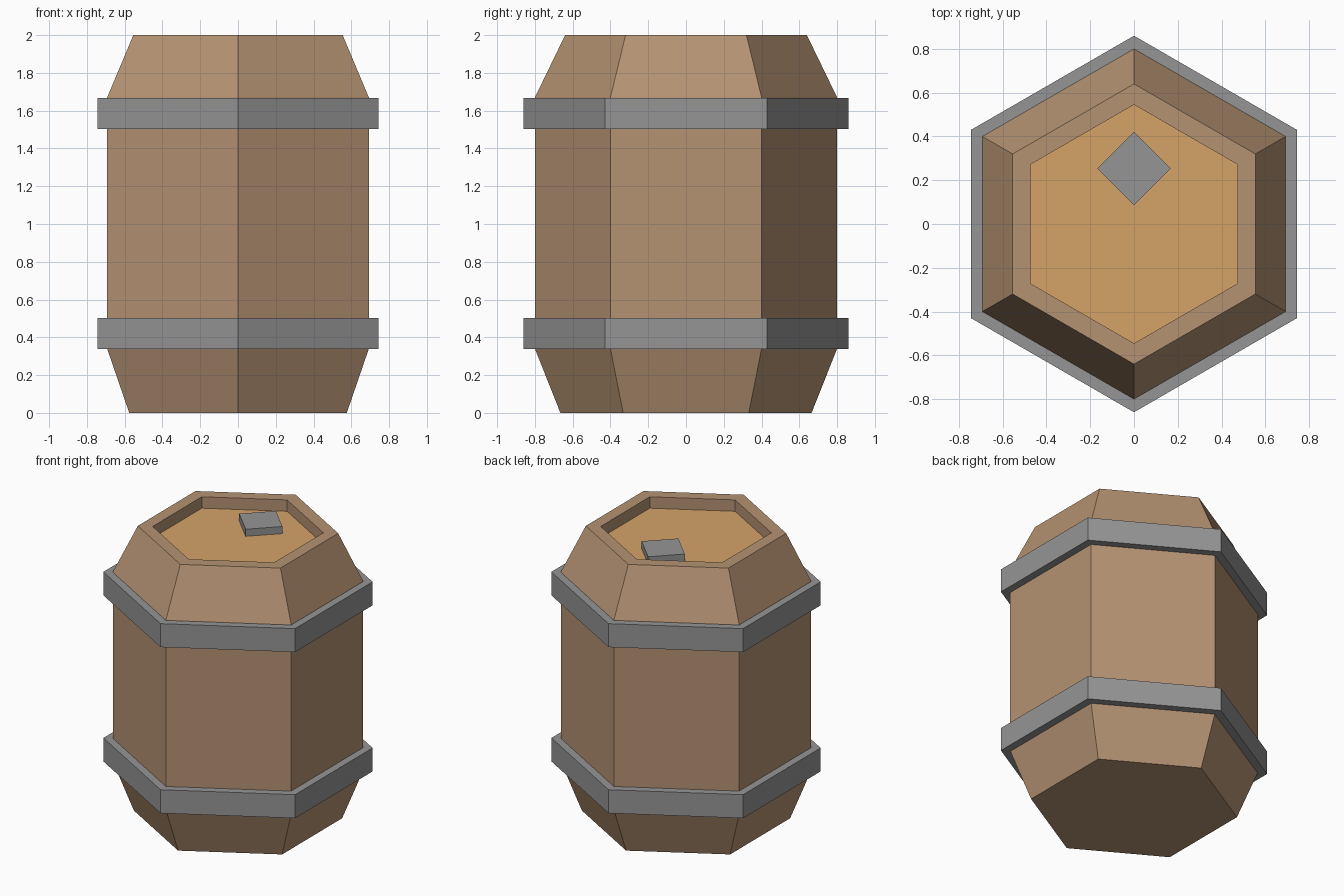
import bpy
import bmesh
from math import pi, sin, cos

cube = bpy.data.objects.get("Cube")
if cube:
    bpy.data.objects.remove(cube, do_unlink=True)


def material(name, rgb):
    mat = bpy.data.materials.new(name)
    mat.use_nodes = True
    mat.diffuse_color = (*rgb, 1)
    mat.node_tree.nodes["Principled BSDF"].inputs["Base Color"].default_value = (*rgb, 1)
    return mat


wood = material("brown wood", (0.46, 0.29, 0.17))
lid_wood = material("golden lid wood", (0.66, 0.37, 0.14))
iron = material("grey iron", (0.30, 0.30, 0.30))


def lathe(name, profile, mats, sides=6, center=(0, 0), caps=True, closed=False):
    """Stack rings of (radius, z) with a corner on +y; caps close the ends."""
    bm = bmesh.new()
    rings = []
    for r, z in profile:
        angles = [pi / 2 + 2 * pi * i / sides for i in range(sides)]
        rings.append([bm.verts.new((center[0] + r * cos(a), center[1] + r * sin(a), z))
                      for a in angles])
    pairs = list(zip(rings, rings[1:]))
    if closed:
        pairs.append((rings[-1], rings[0]))
    for low, high in pairs:
        for i in range(sides):
            j = (i + 1) % sides
            bm.faces.new((low[i], low[j], high[j], high[i]))
    if caps:
        bm.faces.new(rings[0][::-1])
        top = bm.faces.new(rings[-1])
        top.material_index = len(mats) - 1
    bmesh.ops.recalc_face_normals(bm, faces=bm.faces)
    mesh = bpy.data.meshes.new(name)
    bm.to_mesh(mesh)
    bm.free()
    for mat in mats:
        mesh.materials.append(mat)
    obj = bpy.data.objects.new(name, mesh)
    bpy.context.collection.objects.link(obj)
    return obj


# Staved body with a rim around the sunken lid
lathe("barrel_body",
      [(0.665, 0), (0.80, 0.34), (0.80, 1.67), (0.64, 2), (0.545, 2), (0.545, 1.92)],
      [wood, lid_wood])

# Iron hoops
for name, z in (("lower_hoop", 0.337), ("upper_hoop", 1.503)):
    lathe(name, [(0.86, z), (0.86, z + 0.165), (0.79, z + 0.165), (0.79, z)],
          [iron], caps=False, closed=True)

# Square bung plate on the lid
lathe("bung_plate", [(0.168, 1.92), (0.168, 1.97)], [iron], sides=4, center=(0, 0.253))
